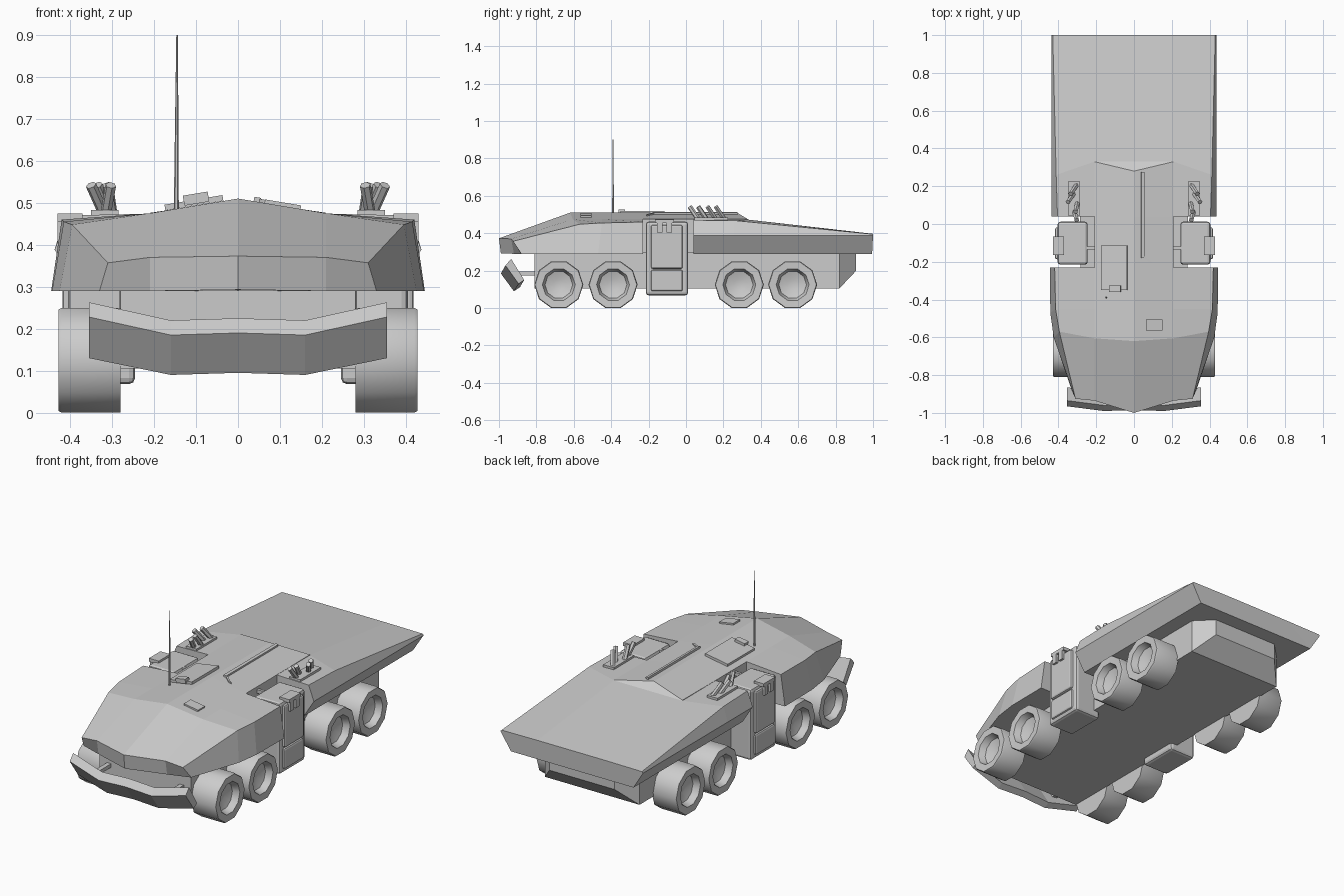
import bpy, bmesh, math
from mathutils import Matrix, Vector

cube = bpy.data.objects.get("Cube")
if cube:
    bpy.data.objects.remove(cube)

grey = bpy.data.materials.new("light_grey")
grey.use_nodes = True
grey.diffuse_color = (0.6, 0.6, 0.6, 1)
grey.node_tree.nodes["Principled BSDF"].inputs["Base Color"].default_value = (0.6, 0.6, 0.6, 1)


def finish(name, bm, mirror=False, bevel=0, smooth=None):
    bmesh.ops.recalc_face_normals(bm, faces=bm.faces)
    mesh = bpy.data.meshes.new(name)
    bm.to_mesh(mesh)
    bm.free()
    mesh.materials.append(grey)
    ob = bpy.data.objects.new(name, mesh)
    bpy.context.collection.objects.link(ob)
    if bevel:
        b = ob.modifiers.new("bevel", "BEVEL")
        b.width, b.segments = bevel, 2
    if mirror:
        ob.modifiers.new("mirror", "MIRROR")
    if smooth:
        bpy.ops.object.select_all(action="DESELECT")
        ob.select_set(True)
        bpy.context.view_layer.objects.active = ob
        bpy.ops.object.shade_smooth_by_angle(angle=math.radians(smooth))
    return ob


def loft(name, sections, closed=False, caps=(True, True), **kw):
    """Skin sections; open half sections are capped by strips and mirrored."""
    bm = bmesh.new()
    rows = [[bm.verts.new(p) for p in s] for s in sections]
    n = len(rows[0])
    for a, b in zip(rows, rows[1:]):
        for i in range(n if closed else n - 1):
            j = (i + 1) % n
            bm.faces.new((a[i], a[j], b[j], b[i]))
    for row, use in zip((rows[0], rows[-1]), caps):
        if use and closed:
            bm.faces.new(row)
        elif use:
            for i in range(n // 2 - 1):
                bm.faces.new((row[i], row[i + 1], row[n - 2 - i], row[n - 1 - i]))
    return finish(name, bm, **kw)


def box(name, lo, hi, roll=0, **kw):
    lo, hi = Vector(lo), Vector(hi)
    bm = bmesh.new()
    m = (Matrix.Translation((lo + hi) / 2) @ Matrix.Rotation(roll, 4, "Y")
         @ Matrix.Diagonal((*(hi - lo), 1)))
    bmesh.ops.create_cube(bm, size=1, matrix=m)
    return finish(name, bm, **kw)


def rod(name, a, b, r1, r2, sides=6, **kw):
    a, b = Vector(a), Vector(b)
    bm = bmesh.new()
    m = Matrix.Translation((a + b) / 2) @ (b - a).to_track_quat("Z", "Y").to_matrix().to_4x4()
    bmesh.ops.create_cone(bm, cap_ends=True, segments=sides, radius1=r1, radius2=r2,
                          depth=(b - a).length, matrix=m)
    return finish(name, bm, **kw)


# Faceted nose and front body
loft("front_body", [
    [(0, -1, .373), (.21, -.935, .37), (.31, -.925, .357), (.33, -.88, .29), (.21, -.92, .29), (0, -.99, .293)],
    [(0, -.62, .51), (.21, -.605, .475), (.395, -.57, .448), (.425, -.6, .29), (.21, -.6, .29), (0, -.6, .29)],
    [(0, -.45, .51), (.21, -.45, .475), (.415, -.45, .455), (.443, -.47, .29), (.21, -.45, .29), (0, -.45, .29)],
    [(0, -.23, .51), (.21, -.23, .475), (.42, -.23, .46), (.445, -.23, .29), (.21, -.23, .29), (0, -.23, .29)],
], mirror=True)

# Central spine with ridged roof
loft("spine", [
    [(0, -.24, .51), (.21, -.24, .475), (.21, -.24, .2), (0, -.24, .2)],
    [(0, .04, .508), (.21, .04, .475), (.21, .04, .2), (0, .04, .2)],
    [(0, .28, .506), (.21, .33, .476), (.21, .335, .47), (0, .335, .47)],
], mirror=True)

# Sloping rear deck
loft("rear_deck", [
    [(0, .04, .474), (.21, .04, .474), (.405, .04, .47), (.437, .04, .388), (.375, .04, .29), (0, .04, .29)],
    [(0, .33, .473), (.21, .33, .473), (.412, .26, .468), (.437, .26, .388), (.375, .26, .29), (0, .26, .29)],
    [(0, 1, .397), (.21, 1, .397), (.43, 1, .395), (.437, 1, .388), (.375, .995, .29), (0, .995, .29)],
], mirror=True)

# Lower hull with chamfered tail
loft("lower_hull", [
    [(0, y, .3), (x, y, .3), (x, y2, z), (x2, y2, .105), (0, y2, .105), (0, y2, .105)][:5] + [(0, y, .2)]
    for x, x2, y, y2, z in ((.28, .28, -.81, -.81, .2), (.29, .29, .82, .82, .2))
], mirror=True)
loft("tail", [
    [(0, .82, .3), (.29, .82, .3), (.29, .82, .105), (0, .82, .105)],
    [(0, .91, .3), (.2, .91, .3), (.2, .91, .2), (0, .91, .2)],
], mirror=True)

# Wheels with dished hubs
for k, y in enumerate((-.68, -.39, .285, .57)):
    rings = []
    for r, x in ((.131, .28), (.131, .42), (.127, .428), (.088, .426), (.074, .39), (.03, .375)):
        rings.append([(x, y + r * math.cos(i * math.pi / 5), .125 + r * math.sin(i * math.pi / 5))
                      for i in range(10)])
    loft(f"wheel_pair_{k + 1}", rings, closed=True, mirror=True, smooth=38)

# Angled bumper and its struts
loft("bumper", [
    [(x, y, zt), (x, y + .03, zt + .035), (x, y + .1, zb + .02), (x, y + .07, zb)]
    for x, y, zt, zb in ((0, -.985, .19, .095), (.16, -.99, .185, .09), (.355, -.965, .228, .13))
], closed=True, caps=(False, True), mirror=True)
box("bumper_strut", (.21, -.94, .175), (.235, -.8, .195), mirror=True)

# Side doors, panels, hinges and handles
box("door_block", (.245, -.215, .068), (.405, .012, .462), mirror=True, bevel=.015)
box("door_panel", (.395, -.187, .21), (.418, -.018, .445), mirror=True, bevel=.01)
box("door_lower_panel", (.395, -.187, .09), (.415, -.018, .205), mirror=True, bevel=.01)
box("door_hinge", (.2, -.135, .44), (.25, -.12, .46), mirror=True)
box("handle_top", (.37, -.165, .455), (.43, -.065, .474), mirror=True)
for k, y in enumerate((-.14, -.09)):
    box(f"handle_leg_{k + 1}", (.412, y - .015, .405), (.43, y + .015, .46), mirror=True)

# Launcher tubes on the shoulders
box("launcher_base", (.285, .045, .47), (.35, .225, .483), mirror=True)
for k, (x, y, lean) in enumerate(((.305, .205, .03), (.32, .16, .03), (.3, .11, .01), (.315, .065, -.012))):
    rod(f"launcher_tube_{k + 1}", (x, y, .475), (x + lean, y - .045, .542), .013, .013, mirror=True)

# Roof fittings
slope = math.atan(.035 / .21)
box("roof_hatch", (-.175, -.35, .493), (-.035, -.115, .507), roll=-slope)
box("periscope", (-.13, -.36, .498), (-.07, -.325, .522), roll=-slope)
box("front_hatch", (.063, -.565, .489), (.15, -.505, .501), roll=slope)
box("roof_rail", (.038, -.18, .502), (.054, .275, .513), roll=slope)
loft("rail_end", [
    [(x, y, z), (x + .016, y, z - .003), (x + .016, y, z - .02), (x, y, z - .02)]
    for x, y, z in ((.038, -.17, .512), (.09, -.21, .502))
], closed=True)
rod("antenna", (-.147, -.39, .48), (-.145, -.39, .9), .006, .002)
